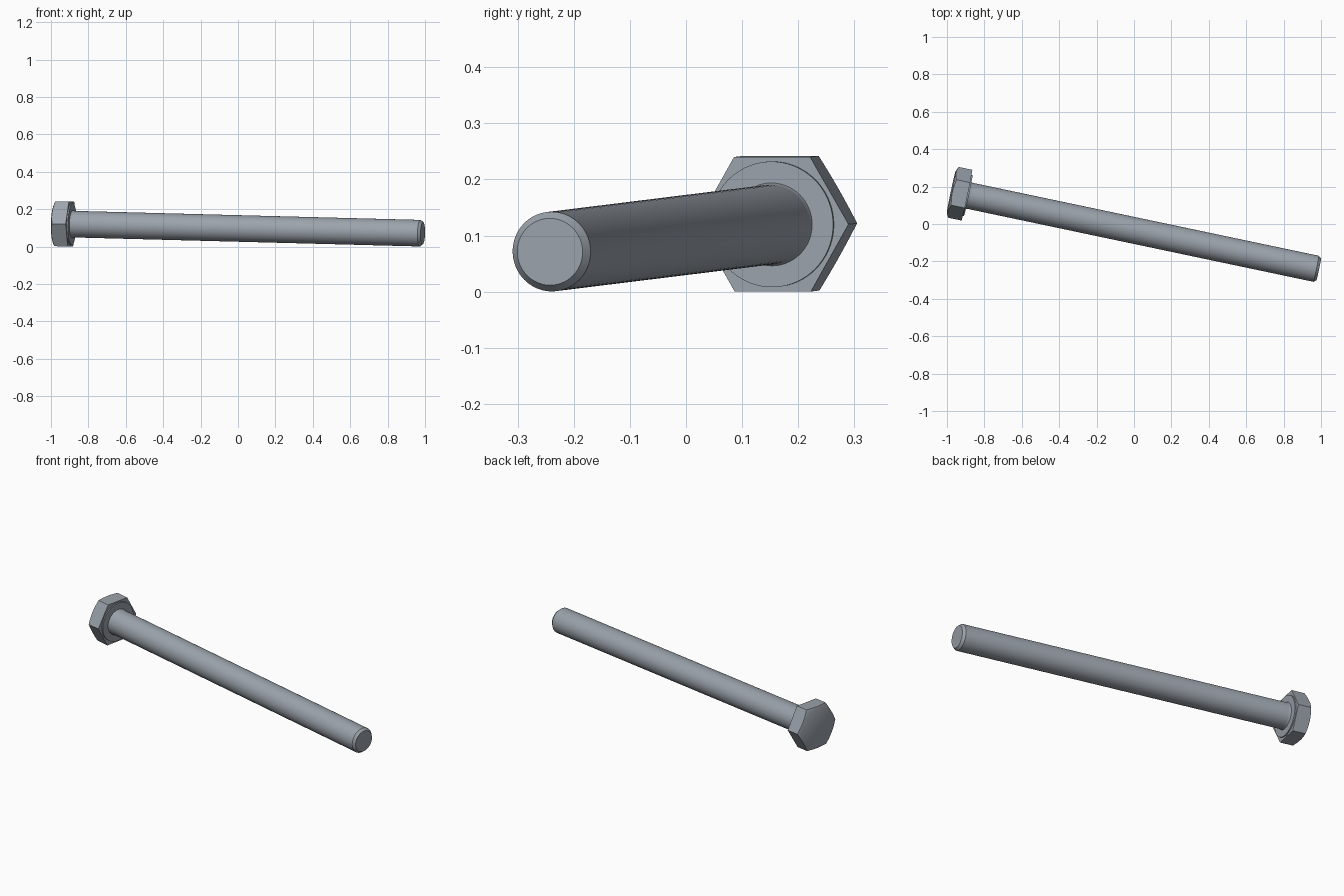
import bpy, bmesh, math
from mathutils import Matrix, Vector

cube = bpy.data.objects.get("Cube")
if cube:
    bpy.data.objects.remove(cube, do_unlink=True)

SEGMENTS = 72
APOTHEM = 0.12        # half the distance across the head flats
SHAFT_R = 0.071
WASHER_R = 0.112

# Bolt axis: from the underside of the head to the tip
head_base = Vector((-0.893, 0.154, 0.12))
tip = Vector((0.988, -0.2425, 0.071))
length = (tip - head_base).length
axis = (tip - head_base).normalized()
side = Vector((0, 0, 1)).cross(axis).normalized()
up = axis.cross(side)
placement = Matrix((axis, side, up)).transposed().to_4x4()
placement.translation = head_base

steel = bpy.data.materials.new("steel grey")
steel.use_nodes = True
colour = (0.33, 0.365, 0.41, 1)
steel.diffuse_color = colour
steel.node_tree.nodes["Principled BSDF"].inputs["Base Color"].default_value = colour


def circle(radius, x):
    return lambda a: (radius, x)


def hexagon(a):
    """Radius of a hexagon with flats at top and bottom."""
    sector = math.pi / 3
    return APOTHEM / math.cos(a % sector - sector / 2)


def loft(name, rings):
    """Skin rings around the bolt axis and close both ends with fans."""
    bm = bmesh.new()
    loops = []
    for ring in rings:
        loop = []
        for i in range(SEGMENTS):
            a = math.tau * i / SEGMENTS
            r, x = ring(a)
            loop.append(bm.verts.new((x, r * math.cos(a), r * math.sin(a))))
        loops.append(loop)
    for a, b in zip(loops, loops[1:]):
        for i in range(SEGMENTS):
            j = (i + 1) % SEGMENTS
            bm.faces.new((a[i], a[j], b[j], b[i]))
    for loop in (loops[0], loops[-1]):
        centre = bm.verts.new((loop[0].co.x, 0, 0))
        for i in range(SEGMENTS):
            bm.faces.new((centre, loop[i], loop[(i + 1) % SEGMENTS]))
    bmesh.ops.recalc_face_normals(bm, faces=bm.faces)
    bm.transform(placement)
    mesh = bpy.data.meshes.new(name)
    bm.to_mesh(mesh)
    bm.free()
    mesh.materials.append(steel)
    obj = bpy.data.objects.new(name, mesh)
    bpy.context.collection.objects.link(obj)
    bpy.ops.object.select_all(action="DESELECT")
    obj.select_set(True)
    bpy.context.view_layer.objects.active = obj
    bpy.ops.object.shade_smooth_by_angle(angle=math.radians(30))
    return obj


# Hex head with a conical chamfer on its outer face and a thin washer face
HEAD_H = 0.086
CHAMFER_R = 0.113
loft("hex_head", [
    circle(CHAMFER_R, -HEAD_H),
    lambda a: (hexagon(a), -HEAD_H + 0.45 * (hexagon(a) - CHAMFER_R)),
    lambda a: (hexagon(a), 0),
    circle(WASHER_R, 0),
    circle(WASHER_R, 0.007),
])

# Shaft with a small flare under the head and a chamfered tip
loft("shaft", [
    circle(SHAFT_R + 0.004, 0.004),
    circle(SHAFT_R + 0.001, 0.012),
    circle(SHAFT_R, 0.02),
    circle(SHAFT_R, length - 0.0145),
    circle(0.0595, length),
])
